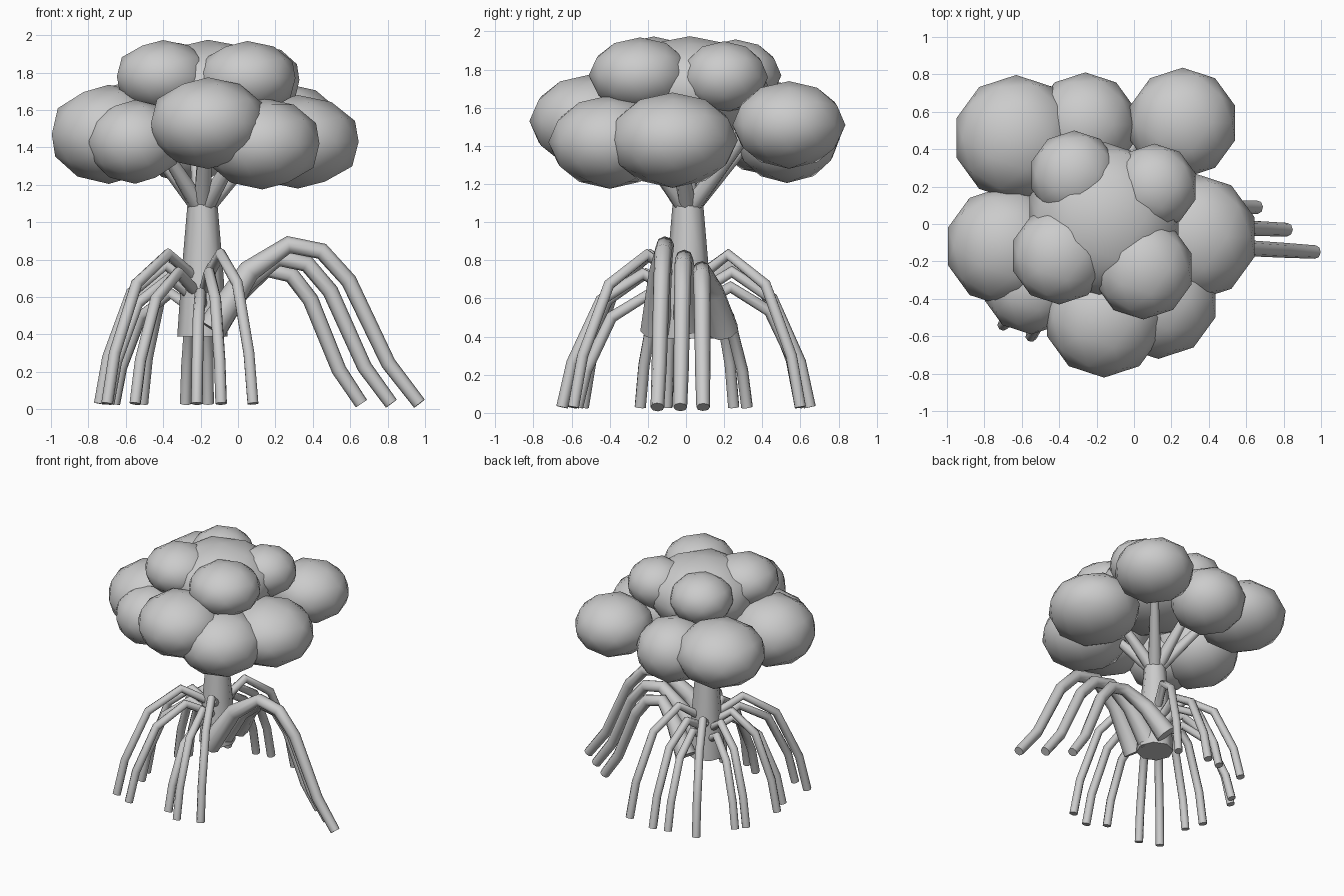
import bpy, math
from mathutils import Vector

if "Cube" in bpy.data.objects:
    bpy.data.objects.remove(bpy.data.objects["Cube"])

TRUNK = Vector((-0.19, 0.01, 0))


def smooth(ob, angle):
    bpy.ops.object.select_all(action='DESELECT')
    ob.select_set(True)
    bpy.context.view_layer.objects.active = ob
    bpy.ops.object.shade_smooth_by_angle(angle=math.radians(angle))


def tube(name, pts, radii):
    """Capped eight-sided tapering tube along a path."""
    cu = bpy.data.curves.new(name, 'CURVE')
    cu.dimensions = '3D'
    cu.bevel_depth = 1.0
    cu.bevel_resolution = 2
    cu.use_fill_caps = True
    sp = cu.splines.new('POLY')
    sp.points.add(len(pts) - 1)
    for p, co, r in zip(sp.points, pts, radii):
        p.co = (*co, 1)
        p.radius = r
    ob = bpy.data.objects.new(name, cu)
    bpy.context.collection.objects.link(ob)
    bpy.ops.object.select_all(action='DESELECT')
    ob.select_set(True)
    bpy.context.view_layer.objects.active = ob
    bpy.ops.object.convert(target='MESH')
    ob = bpy.context.view_layer.objects.active
    smooth(ob, 50)
    return ob


def blob(name, x, y, z, r, h):
    """Squashed low-poly leaf clump."""
    bpy.ops.mesh.primitive_ico_sphere_add(subdivisions=2, radius=1.02, location=(x, y, z))
    ob = bpy.context.object
    ob.name = name
    ob.scale = (r, r, h)
    bpy.ops.object.transform_apply(location=False, rotation=False, scale=True)
    smooth(ob, 60)


# Trunk, raised above the ground on its roots
tube("trunk", [(TRUNK.x, TRUNK.y, z) for z in (0.39, 0.75, 1.10)], (0.135, 0.11, 0.08))

# Thin stilt roots: ground x, ground y, arch height
stilts = [
    (0.08, -0.59, 0.83), (-0.09, -0.65, 0.73), (-0.22, -0.57, 0.62),
    (-0.55, -0.60, 0.73), (-0.70, -0.54, 0.83), (-0.69, -0.24, 0.70),
    (-0.74, -0.10, 0.77), (-0.71, 0.25, 0.72), (-0.66, 0.32, 0.62),
    (-0.51, 0.60, 0.77), (-0.28, 0.63, 0.66), (-0.16, 0.65, 0.74),
    (0.08, 0.60, 0.83),
]
stilt_profile = [(0.10, 0.86), (0.36, 1.0), (0.69, 0.81), (0.92, 0.36), (1.0, 0.03)]
for i, (x, y, h) in enumerate(stilts):
    pts = []
    for t, k in stilt_profile:
        pts.append((TRUNK.x + (x - TRUNK.x) * t, TRUNK.y + (y - TRUNK.y) * t,
                    0.03 if t == 1.0 else h * k))
    tube(f"stilt_root_{i}", pts, [0.031] * len(pts))

# Three large arching roots: start y, mid y, ground x, ground y, arch height
arch_profile = [(0, 0.48), (0.18, 0.84), (0.37, 1.0), (0.53, 0.96),
                (0.66, 0.78), (0.85, 0.28), (1.0, 0.03)]
arch_radii = (0.08, 0.06, 0.047, 0.045, 0.043, 0.04, 0.036)
for i, (ys, ym, x, y, h) in enumerate([(-0.16, -0.11, 0.97, -0.15, 0.88),
                                       (0.01, -0.01, 0.82, -0.03, 0.81),
                                       (0.20, 0.08, 0.66, 0.09, 0.75)]):
    pts = []
    for t, k in arch_profile:
        py = ys + (ym - ys) * t / 0.37 if t < 0.37 else ym + (y - ym) * (t - 0.37) / 0.63
        pz = 0.43 if t == 0 else 0.03 if t == 1 else h * k
        pts.append((-0.14 + (x + 0.14) * t, py, pz))
    tube(f"arching_root_{i}", pts, arch_radii)

# Leaf clumps: x, y, z, radius, half height
lower = [
    (-0.63, 0.46, 1.49, 0.33, 0.245), (-0.26, 0.53, 1.45, 0.275, 0.24),
    (0.26, 0.54, 1.51, 0.29, 0.225), (0.32, -0.07, 1.43, 0.335, 0.245),
    (-0.69, -0.12, 1.47, 0.315, 0.26), (-0.16, -0.50, 1.53, 0.315, 0.24),
    (0.13, -0.40, 1.42, 0.315, 0.24), (-0.55, -0.33, 1.43, 0.255, 0.22),
]
upper = [
    (-0.32, 0.26, 1.77, 0.235, 0.185), (0.11, 0.20, 1.76, 0.225, 0.185),
    (-0.40, -0.17, 1.78, 0.255, 0.19), (0.05, -0.24, 1.77, 0.265, 0.195),
    (-0.16, 0.02, 1.70, 0.41, 0.27),
]
for i, c in enumerate(lower):
    blob(f"lower_leaf_clump_{i}", *c)
for i, c in enumerate(upper):
    blob(f"upper_leaf_clump_{i}", *c)

# Branches from the trunk top into the clumps
top = Vector((TRUNK.x, TRUNK.y, 1.06))
for i, (x, y, z, r, h) in enumerate(lower + upper[-1:]):
    end = top.lerp(Vector((x, y, 0)), 0.65)
    end.z = z
    tube(f"branch_{i}", [top, end], (0.05, 0.028))
